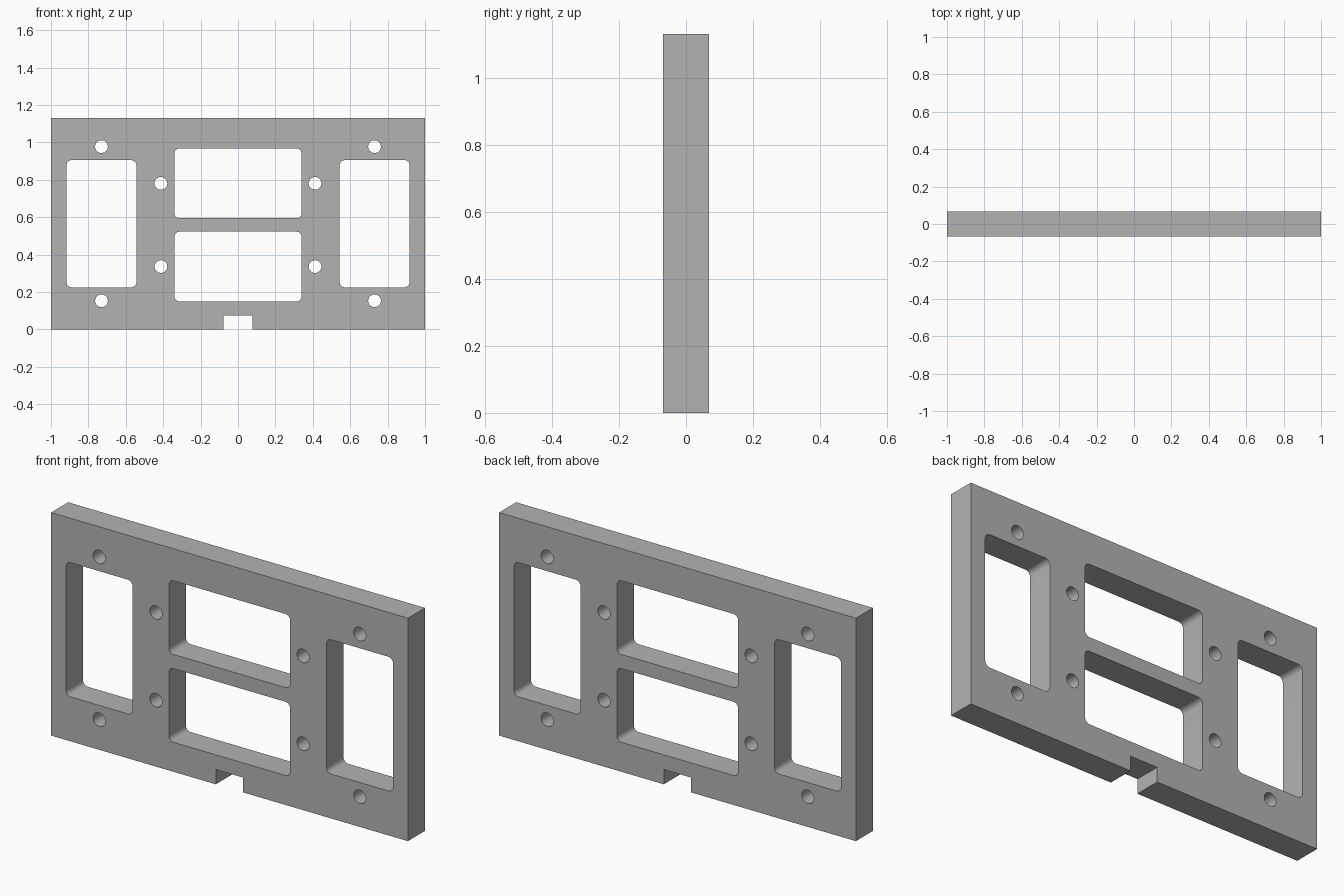
import bpy, bmesh, math

cube = bpy.data.objects.get("Cube")
if cube:
    bpy.data.objects.remove(cube, do_unlink=True)

WIDTH, DEPTH, HEIGHT = 2.0, 0.136, 1.13
MID = HEIGHT / 2
CORNER, HOLE = 0.027, 0.034

grey = bpy.data.materials.new("plain grey")
grey.use_nodes = True
grey.diffuse_color = (0.45, 0.45, 0.45, 1)
grey.node_tree.nodes["Principled BSDF"].inputs["Base Color"].default_value = grey.diffuse_color


def arc(cx, cz, radius, start, sweep, steps):
    return [(cx + radius * math.cos(start + sweep * i / steps),
             cz + radius * math.sin(start + sweep * i / steps)) for i in range(steps + 1)]


def rounded_rect(cx, cz, w, h):
    points = []
    for i, (sx, sz) in enumerate([(1, 1), (-1, 1), (-1, -1), (1, -1)]):
        points += arc(cx + sx * (w / 2 - CORNER), cz + sz * (h / 2 - CORNER),
                      CORNER, i * math.pi / 2, math.pi / 2, 6)
    return points


def circle(cx, cz):
    return arc(cx, cz, HOLE, 0, math.tau, 32)[:-1]


def prism(bm, points, depth):
    """Extrude an x-z outline along y, centred on y = 0."""
    face = bm.faces.new([bm.verts.new((x, -depth / 2, z)) for x, z in points])
    extruded = bmesh.ops.extrude_face_region(bm, geom=[face])["geom"]
    moved = [v for v in extruded if isinstance(v, bmesh.types.BMVert)]
    bmesh.ops.translate(bm, verts=moved, vec=(0, depth, 0))


def make_object(name, outlines, depth):
    bm = bmesh.new()
    for points in outlines:
        prism(bm, points, depth)
    bmesh.ops.recalc_face_normals(bm, faces=bm.faces)
    mesh = bpy.data.meshes.new(name)
    bm.to_mesh(mesh)
    bm.free()
    mesh.materials.append(grey)
    obj = bpy.data.objects.new(name, mesh)
    bpy.context.collection.objects.link(obj)
    return obj


# Slab outline with the cable notch in its bottom edge
half, notch, notch_top = WIDTH / 2, 0.077, 0.075
right_side = [(notch, notch_top), (notch, 0), (half, 0), (half, HEIGHT)]
outline = right_side + [(-x, z) for x, z in reversed(right_side)]
plate = make_object("mounting_plate", [outline], DEPTH)

# Openings: two stacked centre windows, two tall side windows, eight screw holes
cuts = []
for z in (0.336, 0.781):
    cuts.append(rounded_rect(0, z, 0.68, 0.373))
    cuts += [circle(side * 0.412, z) for side in (-1, 1)]
for side in (-1, 1):
    cuts.append(rounded_rect(side * 0.73, MID, 0.373, 0.68))
    cuts += [circle(side * 0.73, MID + dz) for dz in (-0.412, 0.412)]
cutter = make_object("opening_cutter", cuts, DEPTH * 2)

# Cut the openings and bake the result
cut = plate.modifiers.new("openings", 'BOOLEAN')
cut.operation, cut.solver, cut.object = 'DIFFERENCE', 'EXACT', cutter
bpy.ops.object.select_all(action='DESELECT')
plate.select_set(True)
bpy.context.view_layer.objects.active = plate
bpy.ops.object.modifier_apply(modifier=cut.name)
bpy.data.objects.remove(cutter, do_unlink=True)
bpy.ops.object.shade_smooth_by_angle(angle=math.radians(30))
